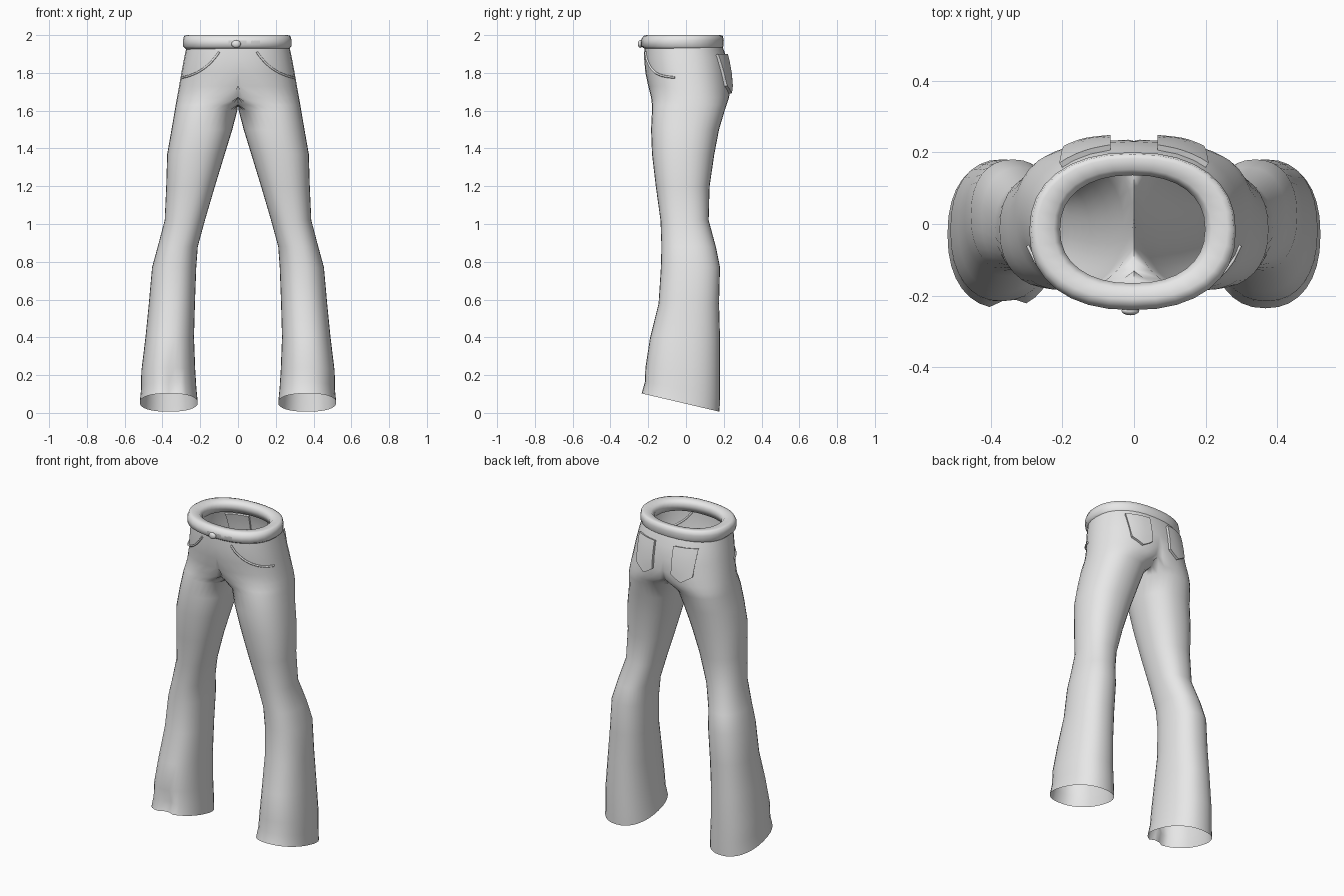
import bpy, bmesh
from math import sin, cos, pi, radians
from mathutils import Vector
from mathutils.bvhtree import BVHTree

if "Cube" in bpy.data.objects:
    bpy.data.objects.remove(bpy.data.objects["Cube"])

GREY = (0.8, 0.8, 0.8, 1)
mat = bpy.data.materials.new("light grey cloth")
mat.use_nodes = True
mat.diffuse_color = GREY
bsdf = mat.node_tree.nodes["Principled BSDF"]
bsdf.inputs["Base Color"].default_value = GREY
bsdf.inputs["Roughness"].default_value = 0.8


def finish(bm, name, angle=60):
    bmesh.ops.recalc_face_normals(bm, faces=bm.faces)
    me = bpy.data.meshes.new(name)
    bm.to_mesh(me)
    bm.free()
    ob = bpy.data.objects.new(name, me)
    bpy.context.collection.objects.link(ob)
    me.materials.append(mat)
    bpy.ops.object.select_all(action='DESELECT')
    ob.select_set(True)
    bpy.context.view_layer.objects.active = ob
    bpy.ops.object.shade_smooth_by_angle(angle=radians(angle))
    return ob


def oval(z, x0, x1, y0, y1, n, power=0.88):
    """Squarish oval ring between the given limits."""
    def sp(v):
        return abs(v) ** power * (1 if v > 0 else -1)
    return [Vector(((x0 + x1) / 2 + (x1 - x0) / 2 * sp(cos(2 * pi * i / n)),
                    (y0 + y1) / 2 + (y1 - y0) / 2 * sp(sin(2 * pi * i / n)), z))
            for i in range(n)]


def loft(bm, rings, closed=False):
    vs = [[bm.verts.new(p) for p in r] for r in rings]
    n = len(vs[0])
    for k in range(len(vs) if closed else len(vs) - 1):
        a, b = vs[k], vs[(k + 1) % len(vs)]
        for i in range(n):
            j = (i + 1) % n
            bm.faces.new((a[i], a[j], b[j], b[i]))


# Trouser body: half section (z, inner x, outer x, front y, back y), mirrored
SECTIONS = [
    (1.95, -.27, .27, -.22, .19), (1.88, -.285, .285, -.222, .215),
    (1.80, -.30, .30, -.215, .23), (1.73, -.28, .312, -.20, .235),
    (1.67, -.16, .323, -.185, .228), (1.63, -.05, .33, -.18, .215),
    (1.60, .004, .335, -.18, .205), (1.50, .03, .352, -.185, .175),
    (1.37, .07, .375, -.18, .15), (1.20, .122, .38, -.16, .125),
    (1.02, .175, .388, -.135, .12), (0.88, .213, .425, -.13, .158),
    (0.77, .221, .455, -.133, .18), (0.58, .228, .472, -.145, .175),
    (0.40, .233, .49, -.19, .18), (0.22, .226, .512, -.215, .18),
    (0.13, .22, .513, -.218, .18), (0.055, .213, .52, -.235, .178),
]
rings = []
for s in SECTIONS:
    ring = oval(*s, 32)
    for p in ring:
        p.x = max(p.x, 0) if p.x > 1e-4 else 0
        # the hem slopes down toward the heel
        fade = max(0, 1 - (s[0] - .055) / .3)
        p.z -= (p.y + .03) * .235 * fade
    rings.append(ring)

bm = bmesh.new()
loft(bm, rings)
bmesh.ops.delete(bm, context='FACES',
                 geom=[f for f in bm.faces if all(v.co.x < 1e-4 for v in f.verts)])
src = bm.verts[:] + bm.edges[:] + bm.faces[:]
dup = bmesh.ops.duplicate(bm, geom=src)["geom"]
for v in dup:
    if isinstance(v, bmesh.types.BMVert):
        v.co.x *= -1
bmesh.ops.remove_doubles(bm, verts=bm.verts, dist=1e-4)
# small fold at the front of the right hem
for v in bm.verts:
    if abs(v.co.x + .35) < .04 and v.co.y < -.1 and .1 < v.co.z < .22:
        v.co.y += .02
bmesh.ops.recalc_face_normals(bm, faces=bm.faces)
tree = BVHTree.FromBMesh(bm)
finish(bm, "trousers", 80)

# Rolled waistband
BAND = [(1.925, .272, -.215, .19), (1.94, .287, -.238, .198), (1.972, .288, -.24, .2),
        (1.996, .282, -.225, .195), (2.0, .265, -.21, .183), (1.996, .22, -.18, .152),
        (1.975, .202, -.165, .136), (1.93, .215, -.175, .148)]
bm = bmesh.new()
loft(bm, [oval(z, -x - .004, x - .004, y0, y1, 32) for z, x, y0, y1 in BAND], True)
band_tree = BVHTree.FromBMesh(bm)
finish(bm, "waistband", 80)


def on_surface(target, x, z, front, lift):
    """Point on the cloth reached from the front or the back, lifted off it."""
    d = 1 if front else -1
    hit, nor, _, _ = target.ray_cast(Vector((x, -d, z)), Vector((0, d, 0)))
    if nor.y * d > 0:
        nor = -nor
    return hit + nor * lift


def patch(name, target, outline, front, lift, nu, nv):
    """Plate laid on the cloth; outline(u, v) gives x and z."""
    bm = bmesh.new()
    layers = []
    for h in (-.01, lift):
        layers.append([[bm.verts.new(on_surface(target, *outline(u / nu, v / nv), front, h))
                        for u in range(nu + 1)] for v in range(nv + 1)])
    for g in layers:
        for v in range(nv):
            for u in range(nu):
                bm.faces.new((g[v][u], g[v][u + 1], g[v + 1][u + 1], g[v + 1][u]))
    lo, hi = layers
    rim = ([(0, u) for u in range(nu)] + [(v, nu) for v in range(nv)]
           + [(nv, u) for u in range(nu, 0, -1)] + [(v, 0) for v in range(nv, 0, -1)])
    for (a, b), (c, d) in zip(rim, rim[1:] + rim[:1]):
        bm.faces.new((lo[a][b], lo[c][d], hi[c][d], hi[a][b]))
    finish(bm, name, 40)


# Belt tab and its button
patch("waist_tab", band_tree, lambda u, v: (-.05 + .19 * u, 1.935 + .037 * v), True, .009, 8, 2)
bm = bmesh.new()
bmesh.ops.create_uvsphere(bm, u_segments=12, v_segments=8, radius=.025)
for v in bm.verts:
    v.co = Vector((v.co.x - .01, v.co.y * .5 - .242, v.co.z * .8 + 1.953))
finish(bm, "waist_button")


def welt(name, pts):
    """Thin raised seam following the cloth."""
    cu = bpy.data.curves.new(name, 'CURVE')
    cu.dimensions = '3D'
    cu.bevel_depth = .006
    cu.bevel_resolution = 1
    cu.use_fill_caps = True
    sp = cu.splines.new('POLY')
    sp.points.add(len(pts) - 1)
    for p, co in zip(sp.points, pts):
        p.co = (*co, 1)
    cu.materials.append(mat)
    bpy.context.collection.objects.link(bpy.data.objects.new(name, cu))


for side, s in (("left", 1), ("right", -1)):
    # Curved front pocket opening
    a, b, c = Vector((.10, 1.91)), Vector((.17, 1.80)), Vector((.293, 1.775))
    path = [a * (1 - t) ** 2 + b * 2 * t * (1 - t) + c * t * t for t in [i / 12 for i in range(13)]]
    welt(side + "_front_pocket_seam", [on_surface(tree, s * p.x, p.y, True, .003) for p in path])

    # Back pocket with pointed lower edge
    def pocket(u, v):
        low = 1.69 + .04 * abs(2 * u - 1)
        return s * (.065 + (.125 + .01 * v) * u), low + (1.895 - low) * v
    patch(side + "_back_pocket", tree, pocket, False, .016, 6, 5)
